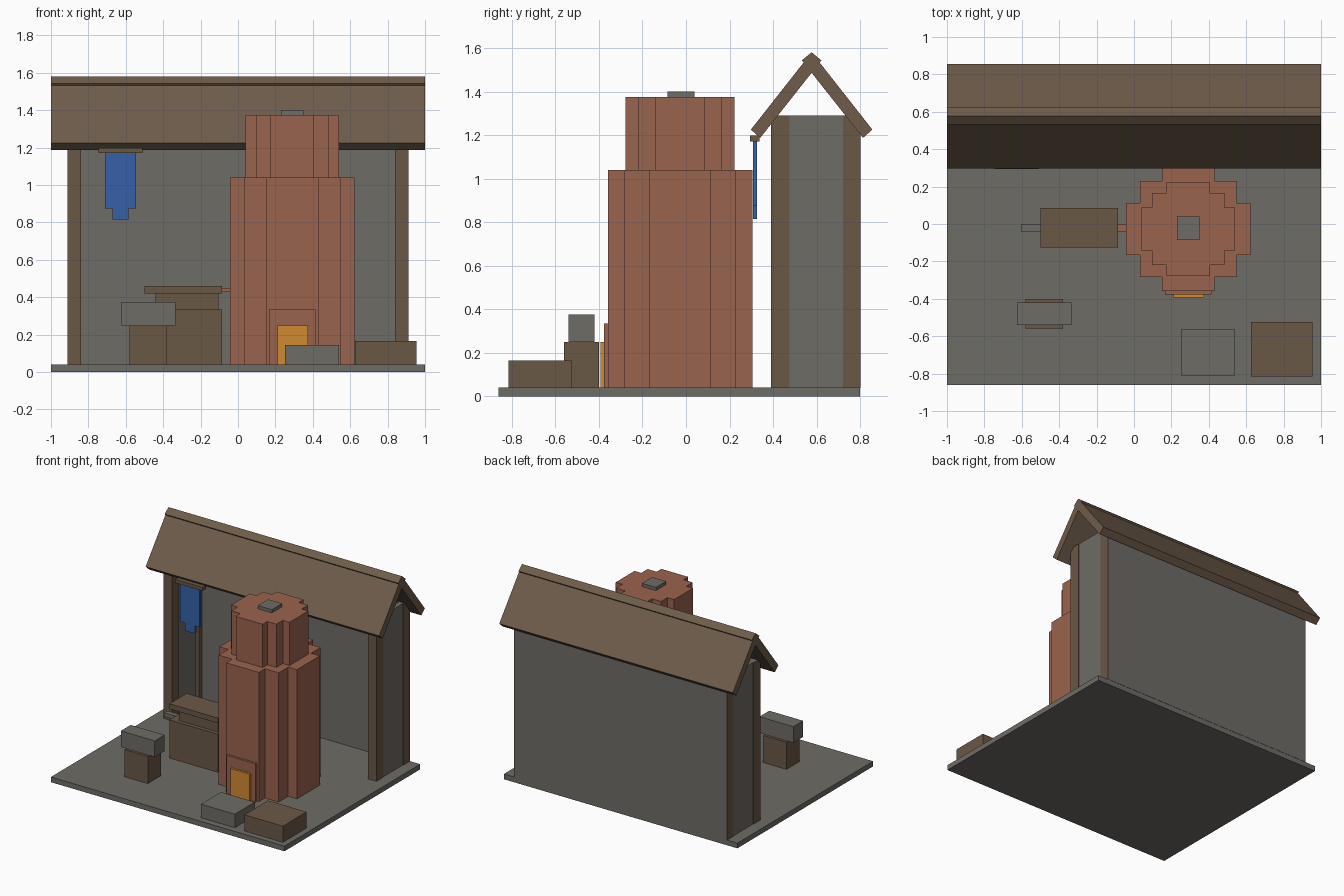
import bpy, bmesh

if "Cube" in bpy.data.objects:
    bpy.data.objects.remove(bpy.data.objects["Cube"])


def material(name, rgb):
    """Flat colour from sRGB bytes, stored as linear."""
    m = bpy.data.materials.new(name)
    lin = [((c / 255 + 0.055) / 1.055) ** 2.4 for c in rgb]
    m.diffuse_color = (*lin, 1)
    m.use_nodes = True
    m.node_tree.nodes["Principled BSDF"].inputs["Base Color"].default_value = m.diffuse_color
    return m


STONE = material("grey stone", (110, 108, 102))
WOOD = material("brown wood", (106, 88, 70))
ROOF = material("roof wood", (110, 92, 74))
CLAY = material("red clay", (154, 99, 77))
FIRE = material("orange fire", (208, 138, 50))
CLOTH = material("blue cloth", (54, 97, 168))


def prism(name, outline, lo, hi, mat, axis="z"):
    """Extrude a 2D outline along z (points are x, y) or along x (points are y, z)."""
    place = (lambda p, t: (p[0], p[1], t)) if axis == "z" else (lambda p, t: (t, p[0], p[1]))
    bm = bmesh.new()
    a = [bm.verts.new(place(p, lo)) for p in outline]
    b = [bm.verts.new(place(p, hi)) for p in outline]
    bm.faces.new(a[::-1])
    bm.faces.new(b)
    for i in range(len(a)):
        j = (i + 1) % len(a)
        bm.faces.new((a[i], a[j], b[j], b[i]))
    bmesh.ops.recalc_face_normals(bm, faces=bm.faces)
    me = bpy.data.meshes.new(name)
    bm.to_mesh(me)
    bm.free()
    me.materials.append(mat)
    ob = bpy.data.objects.new(name, me)
    bpy.context.collection.objects.link(ob)
    return ob


def box(name, x, y, z, mat):
    return prism(name, [(x[0], y[0]), (x[1], y[0]), (x[1], y[1]), (x[0], y[1])], *z, mat)


def stepped_tower(name, centre, outer, mid, inner, z, mat):
    """Blocky round column: one quarter of the outline, mirrored to the other three."""
    q = [(outer, inner), (mid, inner), (mid, mid), (inner, mid), (inner, outer)]
    half = q + [(-x, y) for x, y in q[::-1]]
    ring = half + [(x, -y) for x, y in half[::-1]]
    return prism(name, [(centre[0] + x, centre[1] + y) for x, y in ring], *z, mat)


# Ground slab
G = 0.04
box("ground_slab", (-1, 1), (-0.86, 0.80), (0, G), STONE)

# Shelter: back wall, side walls and corner posts
box("back_wall", (-0.908, 0.908), (0.76, 0.802), (G, 1.29), STONE)
for s, side in ((-1, "left"), (1, "right")):
    box(side + "_wall", sorted((s * 0.87, s * 0.908)), (0.43, 0.78), (G, 1.29), STONE)
    for label, y in (("front", (0.39, 0.475)), ("back", (0.72, 0.799))):
        box(f"{side}_{label}_post", sorted((s * 0.84, s * 0.912)), y, (G, 1.29), WOOD)

# Roof: two crossed slabs meeting at the ridge
RIDGE = 0.577
slab = [(-0.279, 1.225), (0, 1.58), (0.045, 1.543), (-0.236, 1.187)]
for s, label in ((1, "front"), (-1, "back")):
    prism(label + "_roof", [(RIDGE + s * y, z) for y, z in slab], -1, 1, ROOF, "x")

# Furnace: two stepped tiers, cap, mouth frame and fire
FC = (0.29, -0.027)
stepped_tower("furnace_body", FC, 0.332, 0.257, 0.14, (G, 1.04), CLAY)
stepped_tower("furnace_neck", FC, 0.25, 0.193, 0.115, (1.04, 1.375), CLAY)
box("furnace_cap", (0.23, 0.35), (-0.085, 0.04), (1.375, 1.40), STONE)
box("furnace_mouth", (0.165, 0.415), (-0.376, -0.34), (G, 0.335), CLAY)
box("furnace_fire", (0.21, 0.375), (-0.392, -0.36), (G, 0.25), FIRE)

# Bellows bench with nozzle and handle
BY = (-0.125, 0.085)
box("bellows_base", (-0.5, -0.085), BY, (G, 0.295), WOOD)
box("bellows_lower_board", (-0.5, -0.085), BY, (0.295, 0.335), WOOD)
box("bellows_body", (-0.44, -0.105), (-0.095, 0.055), (0.335, 0.42), WOOD)
box("bellows_upper_board", (-0.5, -0.085), BY, (0.42, 0.46), WOOD)
box("bellows_nozzle", (-0.1, 0.0), (-0.04, 0.0), (0.428, 0.45), CLAY)
box("bellows_handle", (-0.605, -0.48), (-0.04, 0.0), (0.30, 0.33), STONE)

# Anvil on a wooden stump
box("anvil_stump", (-0.58, -0.38), (-0.56, -0.40), (G, 0.25), WOOD)
box("anvil_block", (-0.625, -0.335), (-0.54, -0.42), (0.25, 0.375), STONE)

# Loose blocks at the front
box("stone_block", (0.25, 0.54), (-0.81, -0.565), (G, 0.145), STONE)
box("wood_crate", (0.625, 0.955), (-0.815, -0.525), (G, 0.165), WOOD)

# Hanging banner under the eave
box("banner_rod", (-0.745, -0.51), (0.295, 0.337), (1.17, 1.197), WOOD)
box("banner_cloth", (-0.71, -0.545), (0.307, 0.326), (0.875, 1.17), CLOTH)
box("banner_tip", (-0.67, -0.585), (0.307, 0.326), (0.815, 0.875), CLOTH)
